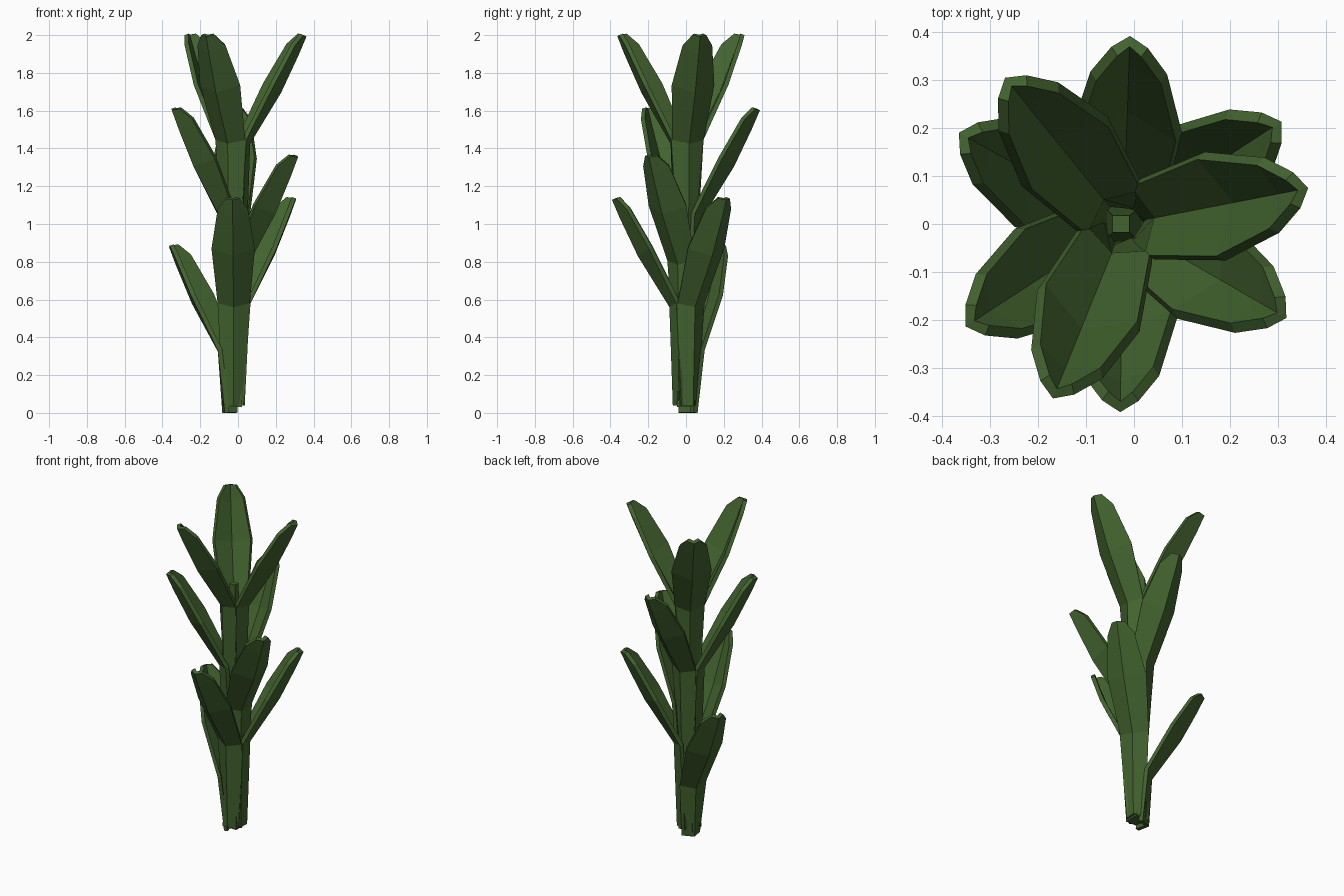
import bpy, bmesh
from math import radians, cos, sin

if "Cube" in bpy.data.objects:
    bpy.data.objects.remove(bpy.data.objects["Cube"])

green = bpy.data.materials.new("leaf_green")
green.diffuse_color = (0.055, 0.125, 0.028, 1)
green.use_nodes = True
green.node_tree.nodes["Principled BSDF"].inputs["Base Color"].default_value = green.diffuse_color

CX = -0.022  # stem axis

# leaf stations: keel radius, keel z, edge radius, edge half-width, edge z (z below tip)
STATIONS = [
    (0.070, -1.10, 0.022, 0.058, -1.10),
    (0.088, -0.58, 0.050, 0.085, -0.56),
    (0.255, -0.31, 0.195, 0.115, -0.27),
    (0.350, -0.11, 0.315, 0.080, -0.06),
    (0.392, -0.012, 0.368, 0.038, -0.005),
]


def finish(name, bm):
    mesh = bpy.data.meshes.new(name)
    bm.to_mesh(mesh)
    bm.free()
    mesh.materials.append(green)
    ob = bpy.data.objects.new(name, mesh)
    bpy.context.collection.objects.link(ob)
    return ob


def leaf(name, azimuth, tip_z):
    """Folded blade with a sheath hugging the stem, keel facing outward."""
    bm = bmesh.new()
    rows = []
    for kr, kz, er, w, ez in STATIONS:
        rows.append([bm.verts.new((r, y, max(tip_z + z, 0.0)))
                     for r, y, z in ((er, -w, ez), (kr, 0, kz), (er, w, ez))])
    for a, b in zip(rows, rows[1:]):
        for j in range(2):
            bm.faces.new((a[j], a[j + 1], b[j + 1], b[j]))
    ob = finish(name, bm)
    ob.location.x = CX
    ob.rotation_euler.z = radians(azimuth)
    mod = ob.modifiers.new("thickness", 'SOLIDIFY')
    mod.thickness = 0.024
    mod.offset = -1


# square tapering stem
bm = bmesh.new()
bmesh.ops.create_cone(bm, cap_ends=True, segments=4, radius1=0.047 * 2 ** 0.5,
                      radius2=0.018 * 2 ** 0.5, depth=1.52)
stem = finish("stem", bm)
stem.location = (CX - 0.005, 0, 0.79)
corner = stem.data.vertices[0].co
if abs(corner.x) < 0.01 or abs(corner.y) < 0.01:
    stem.rotation_euler.z = radians(45)

# three whorls of three leaves: (azimuth, tip height)
WHORLS = {
    "lower": ((33, 1.14), (269, 1.14), (151, 0.89)),
    "middle": ((88, 1.615), (213, 1.615), (330, 1.365)),
    "upper": ((11, 2.005), (129, 2.005), (248, 2.005)),
}
for tier, leaves in WHORLS.items():
    for i, (az, z) in enumerate(leaves):
        leaf(f"{tier}_leaf_{i + 1}", az, z)
